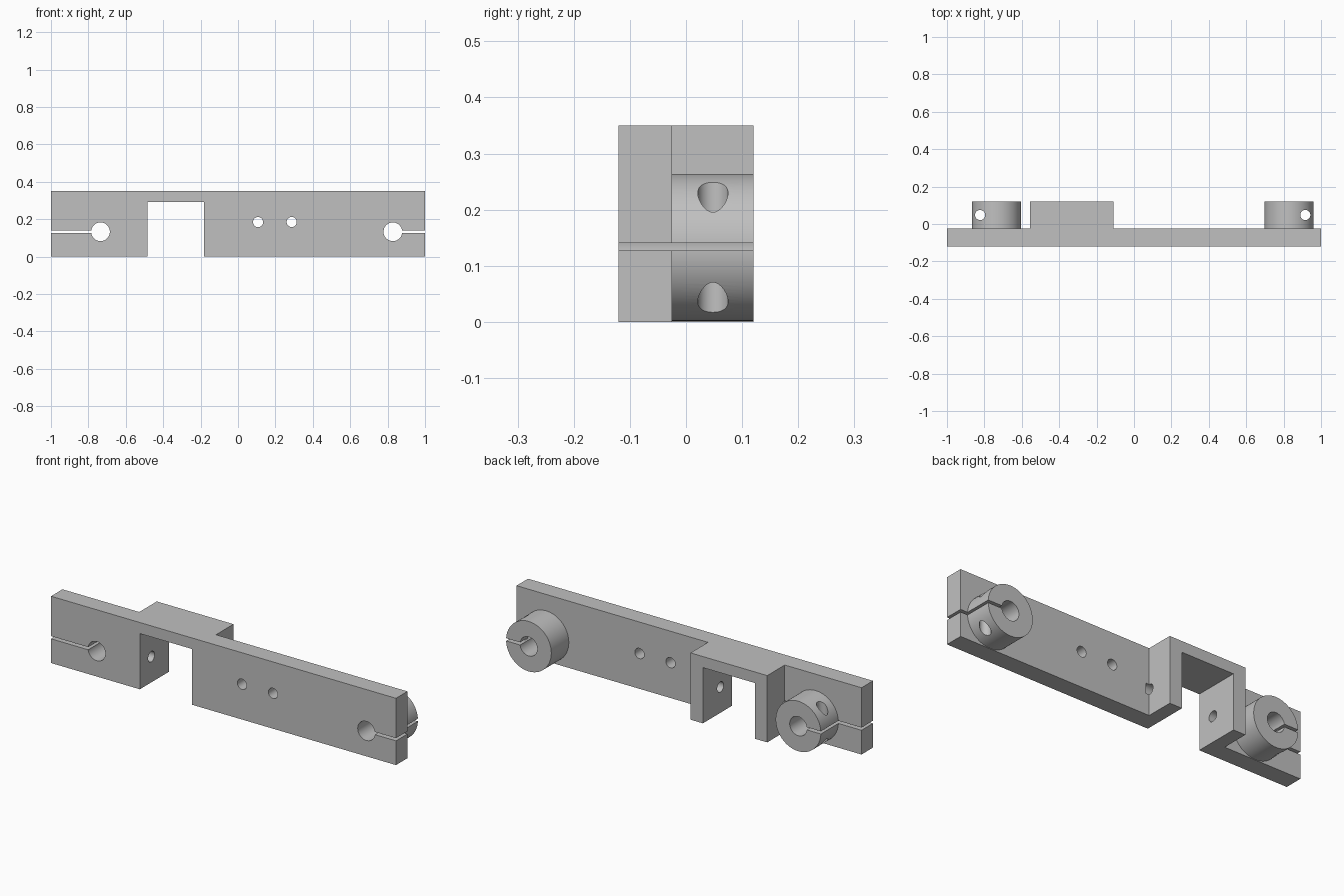
import bpy
import math
from mathutils import Vector

cube = bpy.data.objects.get("Cube")
if cube:
    bpy.data.objects.remove(cube, do_unlink=True)

BACK, STEP, FRONT = 0.12, -0.025, -0.12   # depth planes
HEIGHT = 0.35
CLAMP_Z, CLAMP_R, BORE_R = 0.133, 0.131, 0.05
HOLE_R = 0.027

grey = bpy.data.materials.new("machined_grey")
grey.use_nodes = True
COLOUR = (0.53, 0.53, 0.53, 1)
grey.diffuse_color = COLOUR
grey.node_tree.nodes["Principled BSDF"].inputs["Base Color"].default_value = COLOUR


def box(name, low, high):
    low, high = Vector(low), Vector(high)
    bpy.ops.mesh.primitive_cube_add(size=1, location=(low + high) / 2)
    ob = bpy.context.object
    ob.name = name
    ob.scale = high - low
    bpy.ops.object.transform_apply(location=True, rotation=True, scale=True)
    ob.data.materials.append(grey)
    return ob


def cylinder(name, start, end, radius, sides=48):
    start, end = Vector(start), Vector(end)
    axis = end - start
    bpy.ops.mesh.primitive_cylinder_add(
        vertices=sides, radius=radius, depth=axis.length,
        location=(start + end) / 2,
        rotation=axis.to_track_quat('Z', 'Y').to_euler())
    ob = bpy.context.object
    ob.name = name
    bpy.ops.object.transform_apply(location=True, rotation=True, scale=True)
    ob.data.materials.append(grey)
    return ob


def combine(body, tool, operation):
    mod = body.modifiers.new(tool.name, 'BOOLEAN')
    mod.operation = operation
    mod.solver = 'EXACT'
    mod.object = tool
    bpy.context.view_layer.objects.active = body
    bpy.ops.object.modifier_apply(modifier=mod.name)
    bpy.data.objects.remove(tool, do_unlink=True)


# Long plate with the deeper fork block behind it
bar = box("clamp_bar", (-1, FRONT, 0), (1, STEP, HEIGHT))
combine(bar, box("fork_block", (-0.555, FRONT, 0), (-0.11, BACK, HEIGHT)), 'UNION')

# Split shaft clamps: collar, bore, slot to the plate end, cross screw hole
for side, x in ((-1, -0.735), (1, 0.828)):
    combine(bar, cylinder("collar", (x, -0.07, CLAMP_Z), (x, BACK, CLAMP_Z),
                          CLAMP_R, 96), 'UNION')
    combine(bar, cylinder("bore", (x, -0.3, CLAMP_Z), (x, 0.3, CLAMP_Z), BORE_R),
            'DIFFERENCE')
    ends = sorted((x, side * 1.1))
    combine(bar, box("slot", (ends[0], -0.3, CLAMP_Z - 0.006),
                     (ends[1], 0.3, CLAMP_Z + 0.008)), 'DIFFERENCE')
    hole_x = x + side * 0.088
    combine(bar, cylinder("screw_hole", (hole_x, 0.048, -0.1),
                          (hole_x, 0.048, 0.34), HOLE_R), 'DIFFERENCE')

# Fork opening and the pin hole across both legs
combine(bar, box("fork_opening", (-0.485, -0.3, -0.1), (-0.182, 0.3, 0.292)), 'DIFFERENCE')
combine(bar, cylinder("pin_hole", (-0.572, STEP, 0.135), (-0.093, STEP, 0.135),
                      HOLE_R), 'DIFFERENCE')

# Pair of mounting holes through the plate
for x in (0.107, 0.287):
    combine(bar, cylinder("mounting_hole", (x, -0.3, 0.185), (x, 0.3, 0.185),
                          HOLE_R), 'DIFFERENCE')

# One shared material, smooth curved walls with crisp edges
bar.data.materials.clear()
bar.data.materials.append(grey)
for face in bar.data.polygons:
    face.material_index = 0
bpy.ops.object.select_all(action='DESELECT')
bar.select_set(True)
bpy.context.view_layer.objects.active = bar
bpy.ops.object.shade_smooth_by_angle(angle=math.radians(30))
